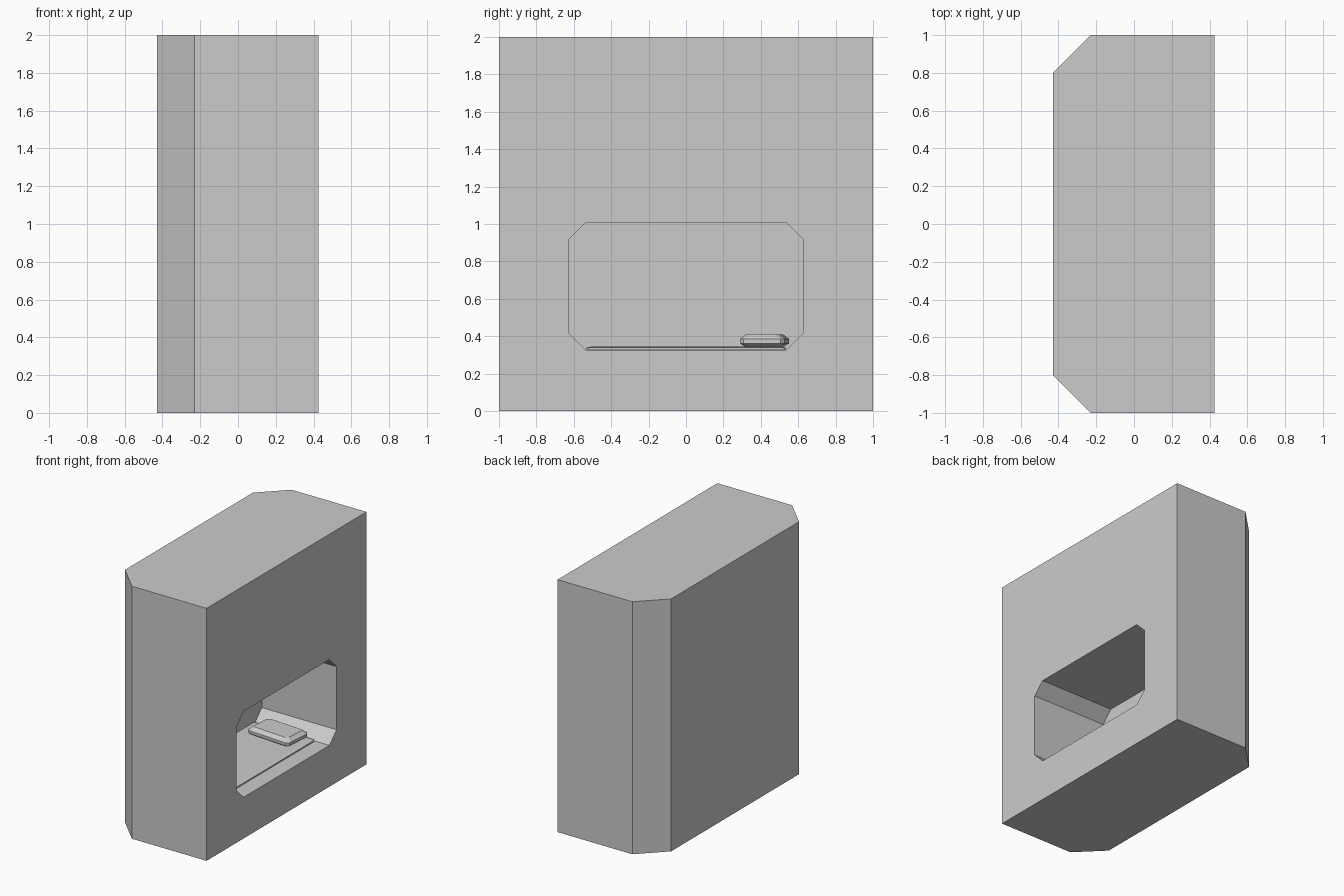
import bpy, bmesh, math

if "Cube" in bpy.data.objects:
    bpy.data.objects.remove(bpy.data.objects["Cube"])


def new_object(name, bm):
    bmesh.ops.recalc_face_normals(bm, faces=bm.faces)
    mesh = bpy.data.meshes.new(name)
    bm.to_mesh(mesh)
    bm.free()
    obj = bpy.data.objects.new(name, mesh)
    bpy.context.collection.objects.link(obj)
    return obj


def loft(name, rings):
    """Join matching rings of points into a closed solid with end caps."""
    bm = bmesh.new()
    loops = [[bm.verts.new(p) for p in ring] for ring in rings]
    for a, b in zip(loops, loops[1:]):
        for i in range(len(a)):
            j = (i + 1) % len(a)
            bm.faces.new((a[i], a[j], b[j], b[i]))
    bm.faces.new(loops[0])
    bm.faces.new(loops[-1])
    return new_object(name, bm)


def octagon(hw, hh, c):
    """Rectangle with clipped corners, centred on the origin."""
    return [(hw, -hh + c), (hw, hh - c), (hw - c, hh), (-hw + c, hh),
            (-hw, hh - c), (-hw, -hh + c), (-hw + c, -hh), (hw - c, -hh)]


# Pod body: plan profile with the two rear corners clipped
plan = [(0.425, -1), (0.425, 1), (-0.23, 1), (-0.43, 0.8), (-0.43, -0.8), (-0.23, -1)]
body = loft("pod_body", [[(x, y, z) for x, y in plan] for z in (0, 2)])

# Clipped-corner sleeping recess
opening = octagon(0.627, 0.34, 0.09)
cutter = loft("recess_cutter", [[(x, y, z + 0.667) for y, z in opening] for x in (-0.23, 0.6)])
cutter.hide_render = True
cutter.hide_viewport = True
cut = body.modifiers.new("recess", 'BOOLEAN')
cut.object = cutter
cut.operation = 'DIFFERENCE'
cut.solver = 'EXACT'

# Thin mattress with a sloped top edge
levels = [(0.328, 0.0), (0.339, 0.0), (0.345, 0.03)]
loft("mattress", [[(0.035 + x, y, z) for x, y in octagon(0.265 - s, 0.535 - s, 0.01)]
                  for z, s in levels])

# Pillow: flat cushion with tapered top and bottom edges
levels = [(0.345, 0.025), (0.362, 0.0), (0.385, 0.0), (0.41, 0.03)]
pillow = loft("pillow", [[(x, y, z) for x, y in octagon(0.19 - s, 0.12 - s, 0.02)]
                         for z, s in levels])
pillow.location = (0.055, 0.42, 0)
pillow.rotation_euler.z = math.radians(-4)
